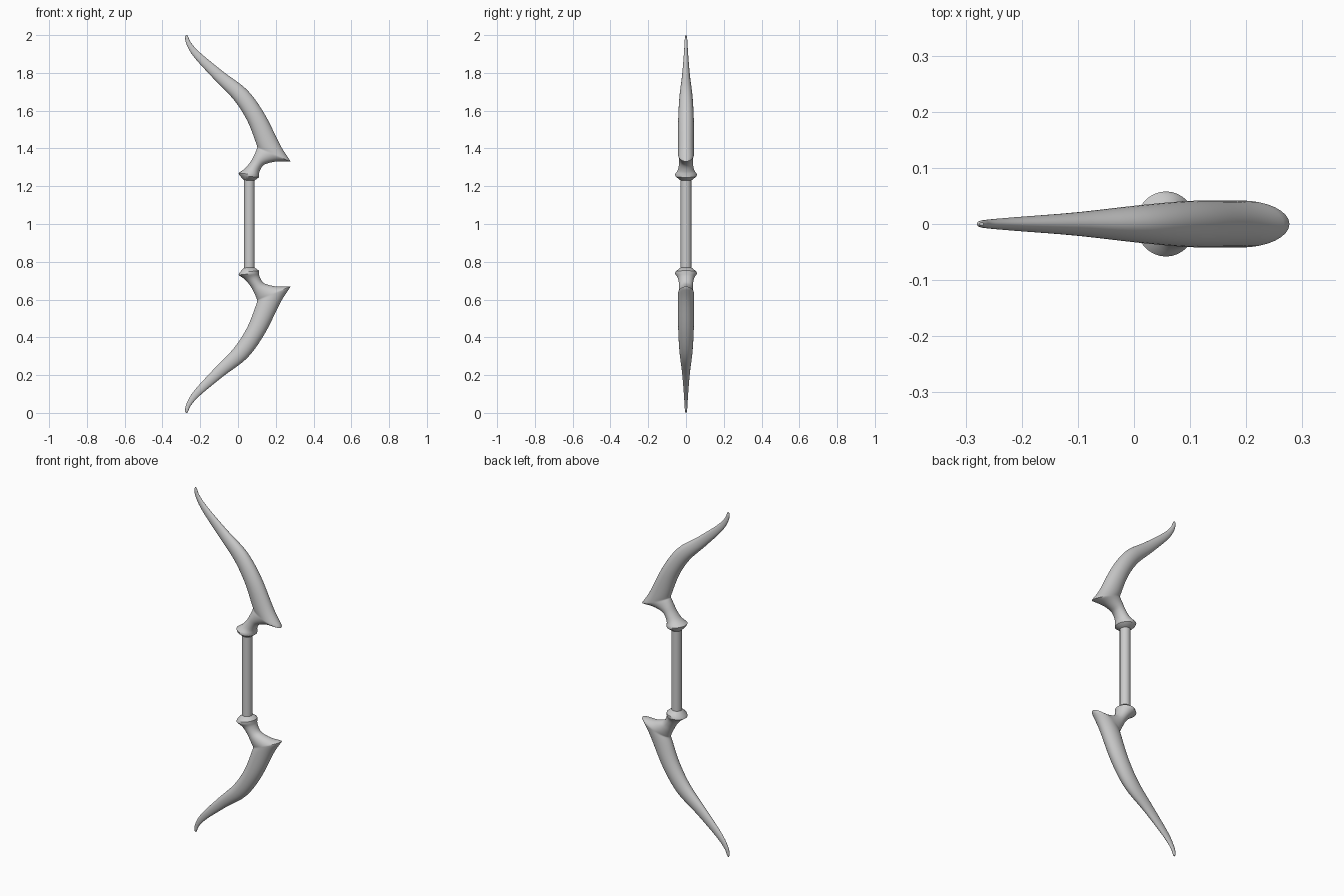
import bpy, bmesh, math
from mathutils import Vector

if "Cube" in bpy.data.objects:
    bpy.data.objects.remove(bpy.data.objects["Cube"])

SIDES = 32


def spline(keys, steps):
    """Smooth the key sections with a Catmull-Rom curve."""
    k = [Vector(a) for a in keys]
    out = []
    for i in range(len(k) - 1):
        b, c = k[i], k[i + 1]
        a = k[i - 1] if i else b * 2 - c
        d = k[i + 2] if i + 2 < len(k) else c * 2 - b
        for s in range(steps):
            t = s / steps
            out.append(0.5 * (b * 2 + (c - a) * t + (a * 2 - b * 5 + c * 4 - d) * t**2
                              + (b * 3 - a - c * 3 + d) * t**3))
    return out + [k[-1]]


def loft(name, sections, mirror_z):
    """Elliptical rings spanning an inner and outer edge point in the xz plane."""
    bm = bmesh.new()
    rings = []
    for lx, lz, rx, rz, h in sections:
        ring = []
        for i in range(SIDES):
            a = math.tau * i / SIDES
            u = 0.5 + 0.5 * math.cos(a)
            z = lz + (rz - lz) * u
            ring.append(bm.verts.new((lx + (rx - lx) * u, h * math.sin(a),
                                      2 - z if mirror_z else z)))
        rings.append(ring)
    for p, q in zip(rings, rings[1:]):
        for i in range(SIDES):
            j = (i + 1) % SIDES
            bm.faces.new((p[i], p[j], q[j], q[i]))
    bm.faces.new(rings[0])
    bm.faces.new(rings[-1])
    bmesh.ops.recalc_face_normals(bm, faces=bm.faces)
    me = bpy.data.meshes.new(name)
    bm.to_mesh(me)
    bm.free()
    ob = bpy.data.objects.new(name, me)
    bpy.context.collection.objects.link(ob)
    smooth(ob)
    return ob


def smooth(ob):
    bpy.ops.object.select_all(action='DESELECT')
    ob.select_set(True)
    bpy.context.view_layer.objects.active = ob
    bpy.ops.object.shade_smooth_by_angle(angle=math.radians(40))


# sections: inner x, inner z, outer x, outer z, half thickness
collar = [(0.032, 1.232, 0.088, 1.230, 0.029),
          (0.008, 1.257, 0.111, 1.247, 0.056),
          (0.003, 1.270, 0.111, 1.258, 0.058)]
neck = [(0.003, 1.270, 0.111, 1.258, 0.058),
        (0.040, 1.297, 0.114, 1.277, 0.043),
        (0.070, 1.335, 0.127, 1.303, 0.037),
        (0.088, 1.370, 0.150, 1.319, 0.037),
        (0.098, 1.393, 0.205, 1.331, 0.039),
        (0.102, 1.404, 0.277, 1.331, 0.042)]
limb = [(0.102, 1.407, 0.277, 1.334, 0.042),
        (0.095, 1.430, 0.225, 1.415, 0.042),
        (0.050, 1.545, 0.142, 1.580, 0.041),
        (-0.020, 1.655, 0.050, 1.708, 0.034),
        (-0.125, 1.765, -0.075, 1.804, 0.021),
        (-0.230, 1.880, -0.196, 1.903, 0.012),
        (-0.270, 1.945, -0.247, 1.957, 0.008),
        (-0.280, 1.985, -0.262, 1.987, 0.006),
        (-0.275, 2.000, -0.268, 2.000, 0.003)]
profile = collar[:2] + spline(neck, 4) + spline(limb, 5)

# curved limbs with collar and spur
loft("upper_limb", profile, False)
loft("lower_limb", profile, True)

# straight grip
bpy.ops.mesh.primitive_cylinder_add(vertices=SIDES, radius=0.028, depth=0.50,
                                    location=(0.06, 0, 1.0))
grip = bpy.context.object
grip.name = "grip"
smooth(grip)
